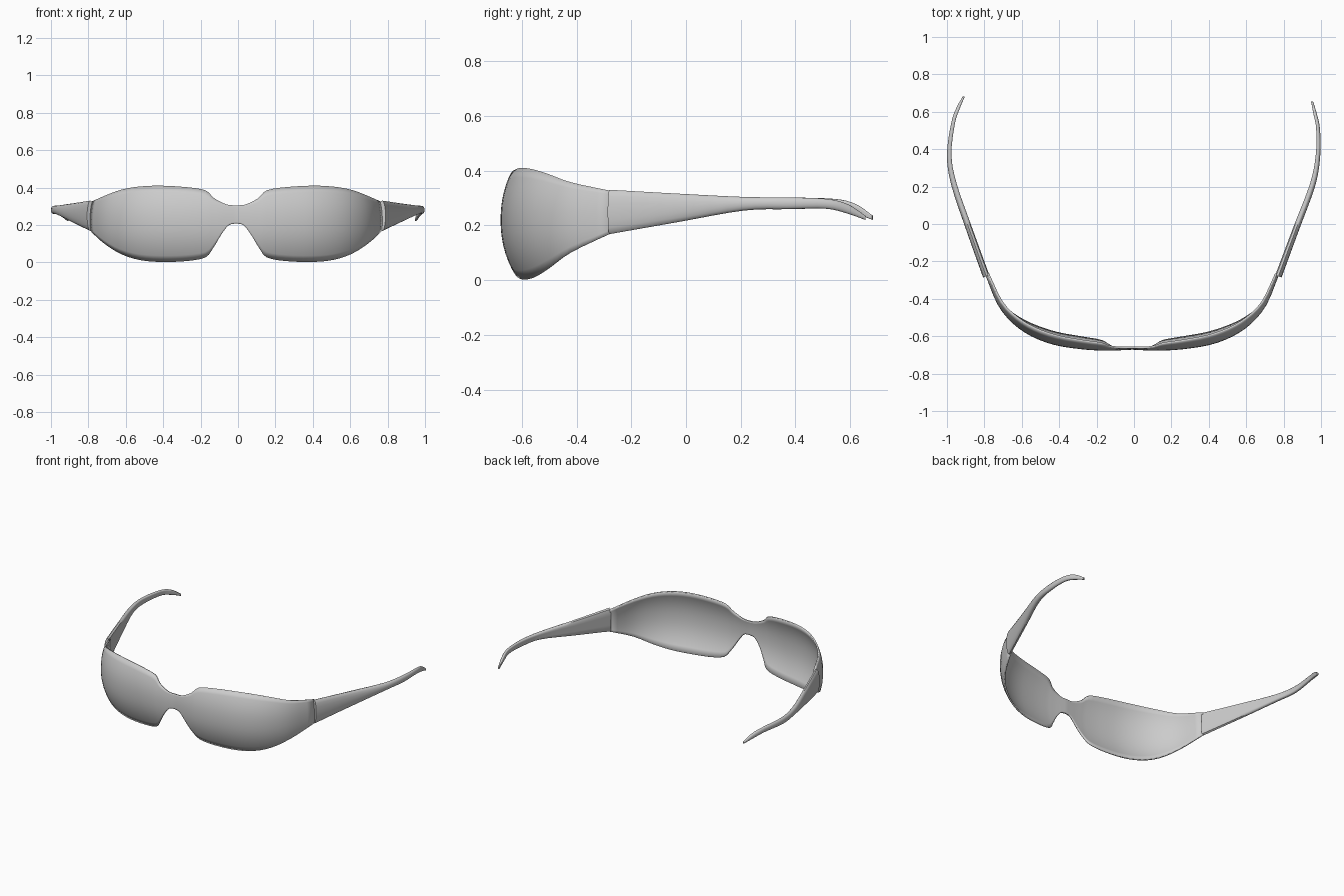
import bpy, bmesh, math
from mathutils import Vector

cube = bpy.data.objects.get("Cube")
if cube:
    bpy.data.objects.remove(cube)

grey = bpy.data.materials.new("mid grey")
grey.use_nodes = True
colour = (0.6, 0.6, 0.6, 1)
grey.diffuse_color = colour
grey.node_tree.nodes["Principled BSDF"].inputs["Base Color"].default_value = colour


def smooth_rows(rows, steps):
    """Resample rows of numbers with a Catmull-Rom spline."""
    rows = [Vector(r) for r in rows]
    ext = [rows[0] * 2 - rows[1]] + rows + [rows[-1] * 2 - rows[-2]]
    out = []
    for a, b, c, d in zip(ext, ext[1:], ext[2:], ext[3:]):
        for i in range(steps):
            t = i / steps
            out.append(b + (c - a) * (t / 2) + (a * 2 - b * 5 + c * 4 - d) * (t * t / 2)
                       + (b * 3 - a - c * 3 + d) * (t ** 3 / 2))
    return out + [rows[-1]]


def side_normal(path, i):
    """Horizontal normal, to the right of the direction of travel."""
    a, b = path[max(i - 1, 0)], path[min(i + 1, len(path) - 1)]
    return Vector((b[1] - a[1], a[0] - b[0], 0)).normalized()


def loft(name, rings, closed):
    bm = bmesh.new()
    grid = [[bm.verts.new(p) for p in ring] for ring in rings]
    n = len(grid[0])
    for r, s in zip(grid, grid[1:]):
        for j in range(n if closed else n - 1):
            k = (j + 1) % n
            bm.faces.new((r[j], s[j], s[k], r[k]))
    if closed:
        bm.faces.new(grid[0])
        bm.faces.new(grid[-1])
    bmesh.ops.recalc_face_normals(bm, faces=bm.faces)
    mesh = bpy.data.meshes.new(name)
    bm.to_mesh(mesh)
    bm.free()
    mesh.materials.append(grey)
    obj = bpy.data.objects.new(name, mesh)
    bpy.context.collection.objects.link(obj)
    return obj


def shade(obj, angle):
    bpy.ops.object.select_all(action='DESELECT')
    obj.select_set(True)
    bpy.context.view_layer.objects.active = obj
    bpy.ops.object.shade_smooth_by_angle(angle=math.radians(angle))


# Wraparound lens: half outline as x, y, bottom, top
outline = [(0, -.672, .208, .305), (.04, -.674, .198, .307), (.08, -.676, .147, .322),
           (.12, -.677, .08, .345), (.165, -.677, .027, .385), (.27, -.67, .007, .402),
           (.415, -.647, .002, .41), (.54, -.6, .012, .405), (.64, -.53, .043, .388),
           (.72, -.43, .1, .357), (.785, -.272, .172, .325)]
half = smooth_rows([(x, y, lo, hi) for x, y, lo, hi in outline], 3)
ROWS = 12
rings = []
for i, (x, y, lo, hi) in enumerate(half):
    out = Vector((0, -1, 0)) if i == 0 else side_normal(half, i)
    ring = []
    for j in range(ROWS + 1):
        z = lo + (hi - lo) * j / ROWS
        bow = .052 * abs((z - .22) / .2) ** 2.2
        ring.append(Vector((x, y, z)) - out * bow)
    rings.append(ring)
mirrored = [[Vector((-p.x, p.y, p.z)) for p in ring] for ring in rings[:0:-1]]
lens = loft("lens", mirrored + rings, False)
lens.location.x = -.01
solid = lens.modifiers.new("thickness", 'SOLIDIFY')
solid.thickness = .01
solid.offset = -1
shade(lens, 40)

# Temple arms: shared bottom, top and half width along each path
sections = [(.168, .33, .018), (.212, .316, .017), (.254, .304, .015), (.259, .302, .012),
            (.261, .297, .01), (.243, .278, .009), (.22, .236, .005)]
paths = {
    "left_temple": [(.772, -.28), (.865, -.03), (.955, .21), (.984, .37),
                    (.984, .51), (.968, .59), (.952, .655)],
    "right_temple": [(-.79, -.28), (-.88, -.03), (-.962, .21), (-.988, .37),
                     (-.967, .54), (-.94, .62), (-.91, .682)],
}
SIDES = 16
for name, path in paths.items():
    rows = smooth_rows([p + s for p, s in zip(path, sections)], 4)
    sign = 1 if name.startswith("left") else -1
    rings = []
    for i, (x, y, lo, hi, w) in enumerate(rows):
        out = side_normal(rows, i) * sign
        ring = []
        for j in range(SIDES):
            a = math.tau * j / SIDES
            c, s = math.cos(a), math.sin(a)
            # rounded outside, flatter inside
            across = w * (c if c > 0 else -min(1, abs(c) * 1.8))
            ring.append(Vector((x, y, (lo + hi) / 2 + s * (hi - lo) / 2)) + out * across)
        rings.append(ring)
    shade(loft(name, rings, True), 45)
